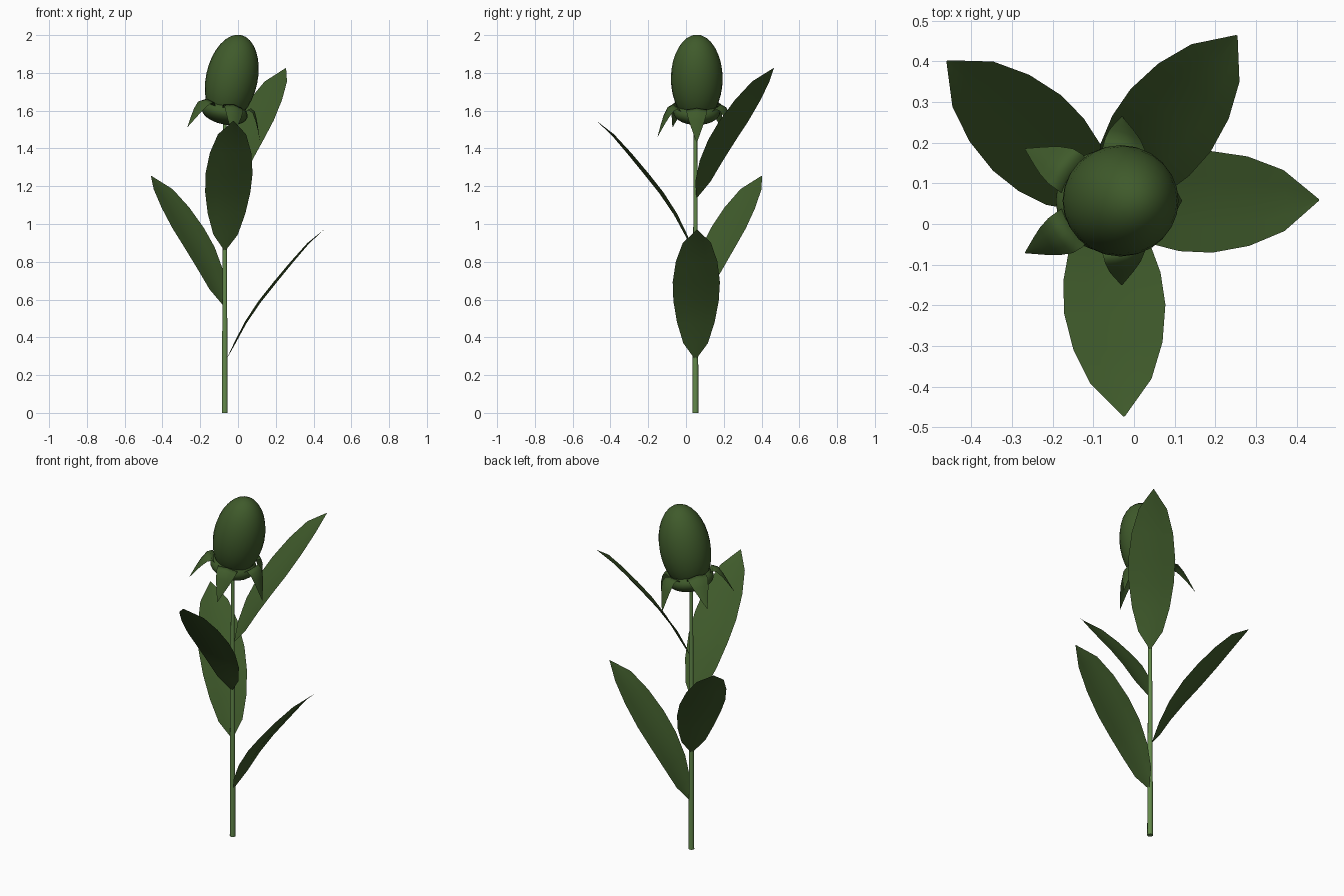
import bpy, bmesh, math
from mathutils import Matrix, Vector

if "Cube" in bpy.data.objects:
    bpy.data.objects.remove(bpy.data.objects["Cube"])


def material(name, rgb):
    m = bpy.data.materials.new(name)
    m.diffuse_color = (*rgb, 1)
    m.use_nodes = True
    m.node_tree.nodes["Principled BSDF"].inputs["Base Color"].default_value = m.diffuse_color
    return m


LEAF_GREEN = material("leaf green", (0.05, 0.103, 0.024))
STEM_GREEN = material("stem green", (0.125, 0.25, 0.07))
STEM = Vector((-0.07, 0.05, 0))
# Frame of the flower head: leans 12 degrees towards +x
HEAD = Matrix.Translation((-0.085, 0.057, 1.525)) @ Matrix.Rotation(math.radians(12), 4, 'Y')


def finish(name, bm, mat, matrix=None):
    if matrix is not None:
        bm.transform(matrix)
    me = bpy.data.meshes.new(name)
    bm.to_mesh(me)
    bm.free()
    me.materials.append(mat)
    for p in me.polygons:
        p.use_smooth = True
    ob = bpy.data.objects.new(name, me)
    bpy.context.collection.objects.link(ob)
    return ob


def strip(rows):
    """Surface through rows of points."""
    bm = bmesh.new()
    vs = [[bm.verts.new(p) for p in row] for row in rows]
    for a, b in zip(vs, vs[1:]):
        for i in range(len(a) - 1):
            bm.faces.new((a[i], b[i], b[i + 1], a[i + 1]))
    bmesh.ops.recalc_face_normals(bm, faces=bm.faces)
    return bm


def ellipsoid(name, height, radius, half_length):
    bm = bmesh.new()
    bmesh.ops.create_uvsphere(bm, u_segments=24, v_segments=16, radius=1)
    bm.transform(Matrix.Translation((0, 0, height)) @ Matrix.Diagonal((radius, radius, half_length, 1)))
    return finish(name, bm, LEAF_GREEN, HEAD)


# Stem: tapered, with flat end caps
bm = bmesh.new()
bmesh.ops.create_cone(bm, cap_ends=True, segments=10, radius1=0.016, radius2=0.009, depth=1.57)
stem = finish("stem", bm, STEM_GREEN, Matrix.Translation(STEM + Vector((0, 0, 0.785))))
for p in stem.data.polygons:
    p.use_smooth = abs(p.normal.z) < 0.9

# Leaves: out, up and half width along the midrib, spiralling up the stem
LEAF = [(0.01, 0, 0.004), (0.055, 0.08, 0.065), (0.115, 0.19, 0.1), (0.19, 0.30, 0.12),
        (0.27, 0.40, 0.125), (0.36, 0.51, 0.11), (0.445, 0.61, 0.075), (0.525, 0.685, 0.002)]
for i, z in enumerate((0.285, 0.57, 0.86, 1.14)):
    rows = [[(r - 0.08 * w * abs(s), s * w, h + 0.06 * w * abs(s)) for s in (-1, -0.5, 0, 0.5, 1)]
            for r, h, w in LEAF]
    turn = Matrix.Rotation(math.radians(1 + 137.0 * i), 4, 'Z')
    finish(f"leaf_{i + 1}", strip(rows), LEAF_GREEN,
           Matrix.Translation(STEM + Vector((0, 0, z))) @ turn)

# Flower bud and the cup below it
ellipsoid("bud", 0.25, 0.137, 0.236)
ellipsoid("calyx_cup", 0.068, 0.124, 0.064)

# Five sepals arching out and down from the cup
SEPAL = [(0.10, 0.08, 0.05), (0.13, 0.118, 0.056), (0.155, 0.105, 0.054), (0.175, 0.065, 0.042),
         (0.192, 0.02, 0.026), (0.218, -0.05, 0.001)]
for i in range(5):
    rows = []
    for r, h, w in SEPAL:
        rows.append([(r * math.cos(s * w / r), r * math.sin(s * w / r), h - 0.2 * w * abs(s))
                     for s in (-1, -0.5, 0, 0.5, 1)])
    finish(f"sepal_{i + 1}", strip(rows), LEAF_GREEN,
           HEAD @ Matrix.Rotation(math.radians(72 * i), 4, 'Z'))
